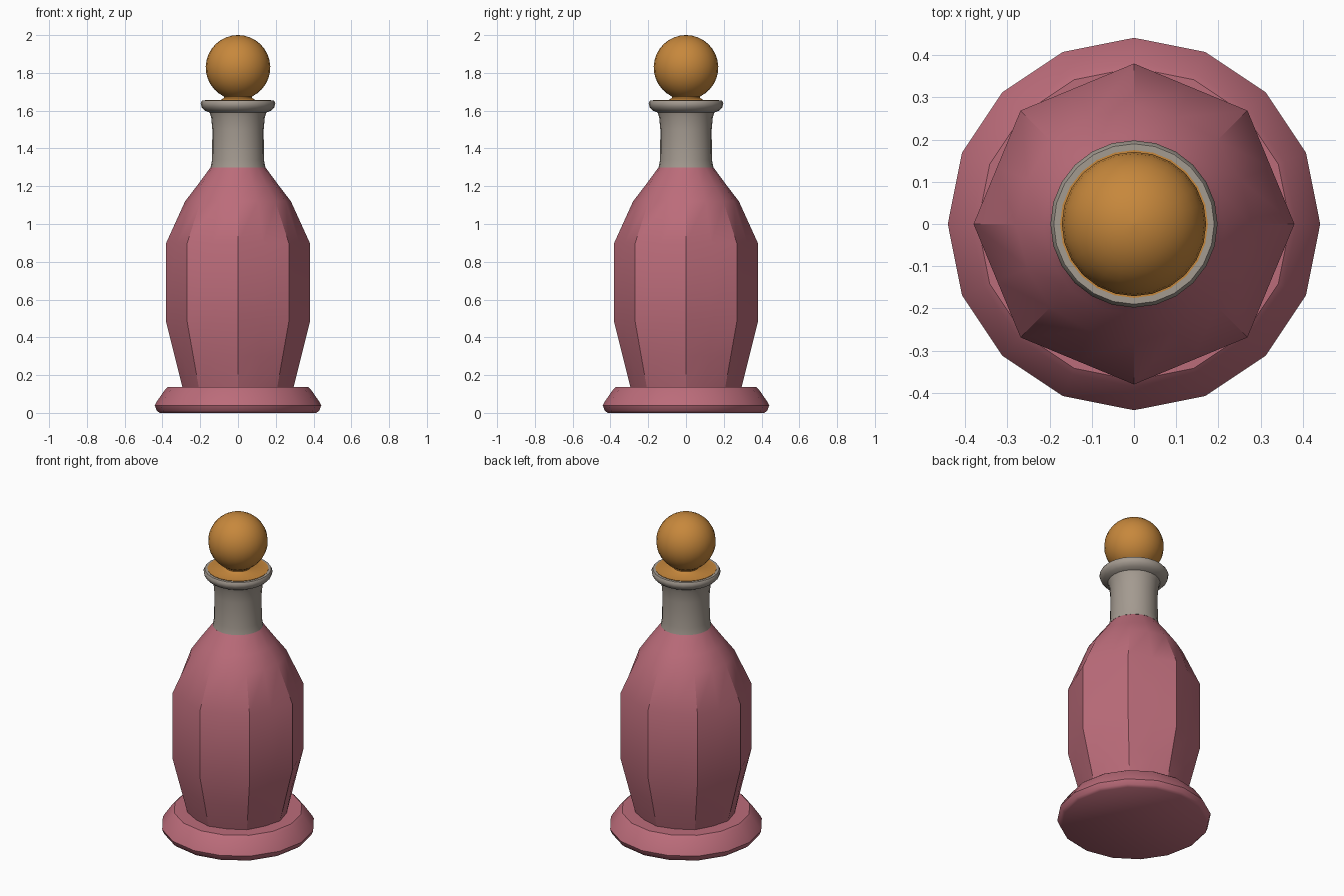
import bpy, bmesh, math

if "Cube" in bpy.data.objects:
    bpy.data.objects.remove(bpy.data.objects["Cube"])


def material(name, rgb):
    m = bpy.data.materials.new(name)
    m.diffuse_color = (*rgb, 1)
    m.use_nodes = True
    m.node_tree.nodes["Principled BSDF"].inputs["Base Color"].default_value = m.diffuse_color
    return m


pink = material("rose_glass", (0.50, 0.15, 0.195))
grey = material("warm_grey", (0.37, 0.325, 0.28))
amber = material("amber", (0.57, 0.245, 0.045))


def lathe(name, profile, mat, sides=16, angle=30):
    """profile rows: radius, height, octagon amount (0 round, 1 octagonal)"""
    bm = bmesh.new()
    rings = []
    for row in profile:
        r, z = row[0], row[1]
        octo = row[2] if len(row) > 2 else 0
        ring = []
        for i in range(sides):
            a = 2 * math.pi * i / sides
            off = (a + 1e-6) % (math.pi / 4) - math.pi / 8
            flat = math.cos(math.pi / 8) / math.cos(off)
            q = r * (1 + octo * (flat - 1))
            ring.append(bm.verts.new((q * math.cos(a), q * math.sin(a), z)))
        rings.append(ring)
    for lo, hi in zip(rings, rings[1:]):
        for i in range(sides):
            j = (i + 1) % sides
            bm.faces.new((lo[i], lo[j], hi[j], hi[i]))
    bm.faces.new(rings[0][::-1])
    bm.faces.new(rings[-1])
    me = bpy.data.meshes.new(name)
    bm.to_mesh(me)
    bm.free()
    ob = bpy.data.objects.new(name, me)
    bpy.context.collection.objects.link(ob)
    me.materials.append(mat)
    bpy.ops.object.select_all(action='DESELECT')
    ob.select_set(True)
    bpy.context.view_layer.objects.active = ob
    bpy.ops.object.shade_smooth_by_angle(angle=math.radians(angle))
    return ob


# Foot: sixteen-sided bevelled disc
lathe("foot", [(0.415, 0), (0.43, 0.012), (0.441, 0.04), (0.43, 0.06),
               (0.385, 0.125), (0.37, 0.138), (0.27, 0.138)], pink, angle=40)

# Body: octagonal belly blending into round shoulder and base
lathe("body", [(0.28, 0.10, 0.3), (0.295, 0.14, 0.4), (0.335, 0.30, 0.8),
               (0.38, 0.48, 1), (0.38, 0.90, 1), (0.28, 1.12, 0.3),
               (0.215, 1.205, 0), (0.145, 1.30, 0)], pink, angle=24)

# Neck and rolled lip
lathe("neck", [(0.145, 1.30), (0.137, 1.34), (0.136, 1.50), (0.142, 1.565),
               (0.15, 1.59), (0.175, 1.60), (0.192, 1.618), (0.198, 1.64),
               (0.19, 1.653), (0.17, 1.653)], grey, sides=24, angle=50)

# Stopper: flat plug, flared stem and ball
ball = [(0.171 * math.cos(t), 1.829 + 0.171 * math.sin(t))
        for t in (math.radians(-64 + 154 * k / 14) for k in range(14))]
lathe("stopper", [(0.17, 1.64), (0.175, 1.656), (0.09, 1.657), (0.074, 1.668)]
      + ball + [(0.003, 2.0)], amber, sides=24, angle=40)
